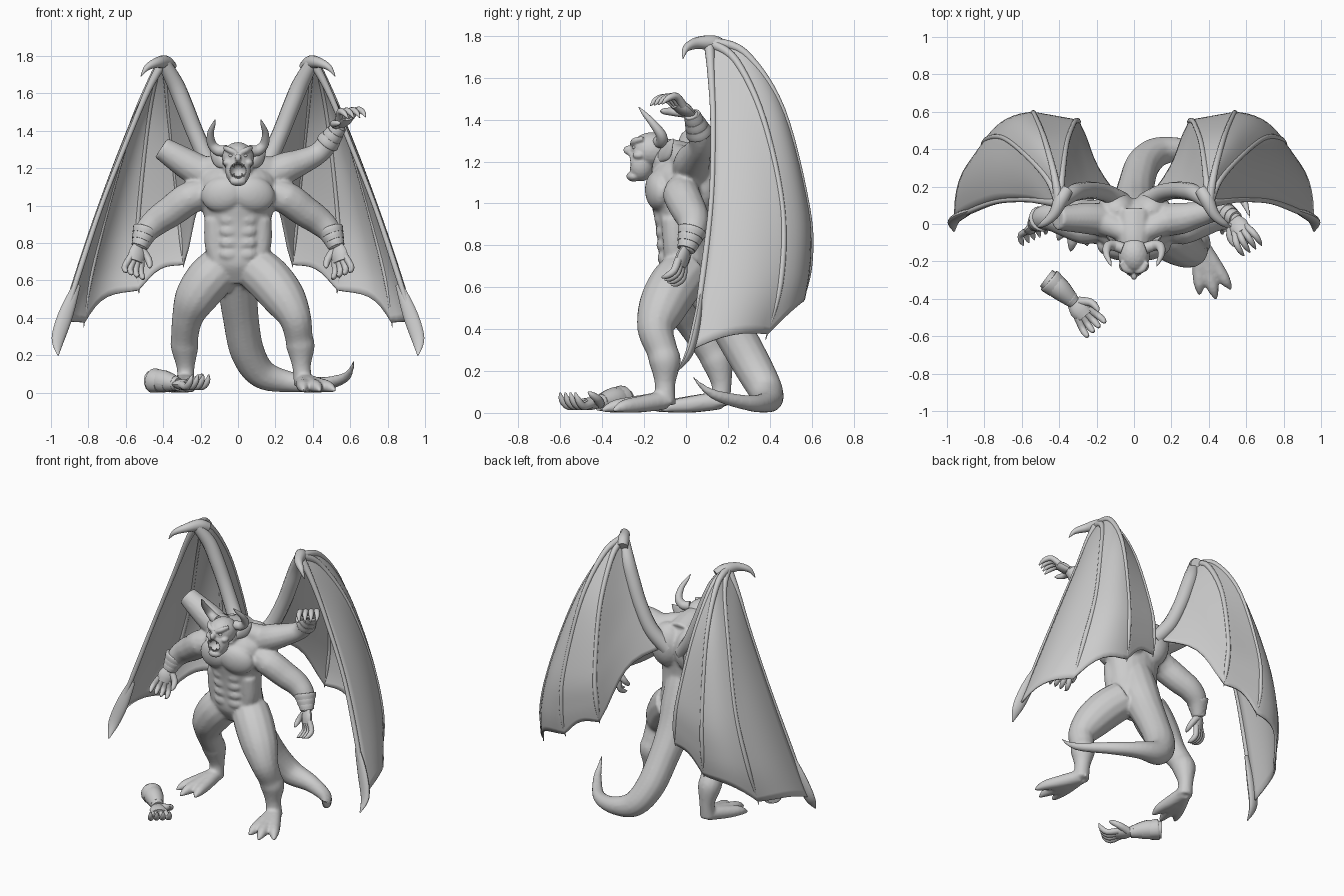
import bpy, bmesh, math
from mathutils import Vector, Matrix

if "Cube" in bpy.data.objects:
    bpy.data.objects.remove(bpy.data.objects["Cube"])

stone = bpy.data.materials.new("pale grey clay")
stone.use_nodes = True
GREY = (0.6, 0.6, 0.6, 1)
stone.diffuse_color = GREY
stone.node_tree.nodes["Principled BSDF"].inputs["Base Color"].default_value = GREY


def spline(pts, n):
    """Catmull-Rom through points of any dimension."""
    out = []
    for i in range(len(pts) - 1):
        a, b, c, d = (pts[max(0, min(len(pts) - 1, i + k))] for k in (-1, 0, 1, 2))
        for j in range(n):
            t = j / n
            out.append([0.5 * (2 * q + (r - p) * t + (2 * p - 5 * q + 4 * r - s) * t * t
                        + (3 * q - p - 3 * r + s) * t ** 3) for p, q, r, s in zip(a, b, c, d)])
    return out + [list(pts[-1])]


def tube(bm, pts, flat=1, ref=(0.13, 1, 0.07), n=5, sides=14):
    """Closed swept tube; each point is x, y, z, radius."""
    path = spline(pts, n)
    pos = [Vector(p[:3]) for p in path]
    rings, u = [], None
    for i, p in enumerate(path):
        t = (pos[min(i + 1, len(pos) - 1)] - pos[max(i - 1, 0)]).normalized()
        u = t.cross(Vector(ref)) if u is None else u - t * u.dot(t)
        u.normalize()
        v = t.cross(u)
        ring = []
        for k in range(sides):
            a = 2 * math.pi * k / sides
            c = pos[i] + (u * math.cos(a) + v * math.sin(a) * flat) * max(p[3], 0.002)
            c.z = max(c.z, 0.002)
            ring.append(bm.verts.new(c))
        rings.append(ring)
    for a, b in zip(rings, rings[1:]):
        for k in range(sides):
            bm.faces.new((a[k], a[k - 1], b[k - 1], b[k]))
    bm.faces.new(rings[0])
    bm.faces.new(rings[-1][::-1])


def blob(bm, c, r, rot=(0, 0, 0)):
    m = Matrix.Translation(c)
    for axis, ang in zip("XYZ", rot):
        m = m @ Matrix.Rotation(math.radians(ang), 4, axis)
    bmesh.ops.create_icosphere(bm, subdivisions=3, radius=1, matrix=m @ Matrix.Diagonal((*r, 1)))


def finish(name, bm, mirror=False, voxel=0, smooth=3):
    bmesh.ops.recalc_face_normals(bm, faces=bm.faces)
    me = bpy.data.meshes.new(name)
    bm.to_mesh(me)
    bm.free()
    me.materials.append(stone)
    ob = bpy.data.objects.new(name, me)
    bpy.context.collection.objects.link(ob)
    bpy.ops.object.select_all(action="DESELECT")
    ob.select_set(True)
    bpy.context.view_layer.objects.active = ob
    bpy.ops.object.shade_smooth_by_angle(angle=math.radians(45))
    if mirror:
        ob.modifiers.new("mirror", "MIRROR").use_mirror_merge = False
    if voxel:
        r = ob.modifiers.new("fuse", "REMESH")
        r.mode, r.voxel_size, r.use_smooth_shade = "VOXEL", voxel, True
        s = ob.modifiers.new("soften", "SMOOTH")
        s.factor, s.iterations = 0.5, smooth
    return ob


def hand(bm, w, d, n, thumb=1, curl=0.03, size=1.2):
    """Palm, four clawed fingers and a thumb; fingers curl towards n."""
    w, d, n = Vector(w), Vector(d).normalized(), Vector(n)
    n = (n - d * n.dot(d)).normalized()
    side = d.cross(n) * thumb

    def part(pts, flat=1):
        # offsets along the hand, across it and towards the palm, then radius
        tube(bm, [(*(w + (d * a + side * s + n * c) * size), r * size) for a, s, c, r in pts],
             flat, n, 3, 12)
    part([(0, 0, 0, .03), (.04, 0, 0, .044), (.08, 0, 0, .038)], .55)
    for i in (-1.5, -.5, .5, 1.5):
        part([(.07 - abs(i) * .005, i * .019, 0, .016), (.115, i * .029, -.008, .015),
              (.145, i * .032, curl * .4, .012), (.155, i * .03, curl, .003)])
    part([(.015, .02, 0, .02), (.05, .055, .015, .017), (.085, .06, .035, .012), (.1, .055, .045, .003)])


def cuff(bm, p, q, r0, r1):
    """Three overlapping flared bands."""
    p, q = Vector(p), Vector(q)
    for k in range(3):
        a, b = p.lerp(q, k / 3), p.lerp(q, (k + 1.15) / 3)
        r = r0 + (r1 - r0) * k / 2
        tube(bm, [(*a, r), (*a.lerp(b, .2), r * 1.06), (*b, r * .94)], n=2, sides=20)


# Torso, muscles, legs, feet, arms and tail fused into one skin
b = bmesh.new()
tube(b, [(0, .0, .58, .09), (0, .0, .68, .17), (0, -.01, .8, .17), (0, -.02, .92, .178),
         (0, -.025, 1.05, .205), (0, -.01, 1.15, .2), (0, .0, 1.24, .1)], .72, (0, 1, 0), sides=24)
tube(b, [(0, .04, 1.16, .12), (0, -.07, 1.21, .1), (0, -.15, 1.23, .08)])
for s in (-1, 1):
    blob(b, (s * .085, -.135, 1.06), (.115, .058, .095), (0, s * 12, s * 12))
    blob(b, (s * .09, .07, 1.1), (.11, .1, .15))
    for k in range(4):
        blob(b, (s * .045, -.106 - k * .005, .74 + k * .062), (.055, .03, .036))
    tube(b, [(s * .12, -.06, .93, .06), (s * .12, -.05, .8, .06), (s * .1, -.05, .68, .05)])
    tube(b, [(s * .04, -.05, 1.24, .05), (s * .16, .01, 1.19, .075), (s * .22, .02, 1.18, .07)])
    # lower arms
    tube(b, [(s * .16, -.01, 1.07, .08), (s * .26, -.02, 1.04, .088), (s * .35, .01, .975, .085),
             (s * .43, .035, .92, .077), (s * .49, .03, .86, .064), (s * .525, .0, .77, .04)])
    blob(b, (s * .26, -.02, 1.04), (.09, .09, .085))
tube(b, [(.14, .02, 1.15, .09), (.25, .03, 1.2, .085), (.34, .05, 1.235, .07), (.43, .07, 1.28, .058),
         (.49, .06, 1.35, .056), (.55, .02, 1.43, .034)])
tube(b, [(-.14, .02, 1.15, .09), (-.25, .03, 1.21, .085), (-.34, .03, 1.265, .073), (-.41, .03, 1.31, .062)])
legs = [([(.09, 0, .67, .12), (.17, -.06, .6, .125), (.25, -.115, .5, .115), (.305, -.145, .4, .088),
          (.325, -.115, .3, .075), (.335, -.1, .24, .076), (.34, -.1, .14, .05), (.35, -.1, .04, .052)],
         [(.35, -.38), (.44, -.405), (.52, -.35)]),
        ([(-.09, .02, .67, .12), (-.16, .01, .6, .125), (-.23, .02, .5, .112), (-.27, .06, .4, .084),
          (-.285, .12, .3, .074), (-.285, .15, .24, .074), (-.28, .17, .13, .048), (-.28, .16, .04, .05)],
         [(-.25, -.12), (-.34, -.15), (-.41, -.09)])]
for leg, toes in legs:
    tube(b, leg)
    hx, hy = leg[-1][:2]
    mx, my = toes[1]
    tube(b, [(hx, hy, .05, .05), (hx * .6 + mx * .4, hy * .6 + my * .4, .03, .065),
             (hx * .4 + mx * .6, hy * .4 + my * .6, .015, .075)], .5, (0, 0, 1))
    for x, y in toes:
        tube(b, [(hx, hy, .06, .045), ((hx + x) / 2, (hy + y) / 2, .04, .04),
                 (hx * .2 + x * .8, hy * .2 + y * .8, .03, .031), (x, y, .01, .008)])
tube(b, [(0, .0, .92, .1), (0, .02, .82, .12), (0, .06, .7, .125), (0, .13, .56, .108), (.015, .22, .4, .097),
         (.05, .32, .22, .092), (.13, .385, .1, .08), (.28, .395, .057, .056), (.44, .32, .045, .04),
         (.56, .17, .075, .028), (.6, .09, .115, .017), (.62, .03, .175, .004)], n=8)
finish("body", b, voxel=.01, smooth=5)

# Head with open mouth
b = bmesh.new()
blob(b, (0, -.165, 1.255), (.086, .1, .085))
blob(b, (0, -.215, 1.19), (.068, .065, .085))
blob(b, (0, -.25, 1.13), (.045, .035, .026))
blob(b, (0, -.275, 1.255), (.018, .025, .022))
for s in (-1, 1):
    tube(b, [(s * .01, -.255, 1.28, .013), (s * .045, -.245, 1.298, .016), (s * .072, -.205, 1.31, .012)])
    blob(b, (s * .055, -.225, 1.23), (.026, .03, .02))
tube(b, [(.05 * math.cos(a * math.pi / 8), -.268 + .025 * abs(math.cos(a * math.pi / 8)),
          1.188 + .05 * math.sin(a * math.pi / 8), .011) for a in range(17)], n=2)
head = finish("head", b, voxel=.006, smooth=2)
b = bmesh.new()
blob(b, (0, -.28, 1.188), (.045, .065, .043))
cutter = finish("mouth_cutter", b)
cutter.hide_render = True
cutter.hide_set(True)
cut = head.modifiers.new("mouth", "BOOLEAN")
cut.operation, cut.object = "DIFFERENCE", cutter

b = bmesh.new()
for i in range(-3, 4):
    x = i * .011
    long = .024 if abs(i) == 2 else .013
    top = math.sqrt(1 - (x / .05) ** 2) * .042
    for s in (-1, 1):
        tube(b, [(x, -.262, 1.188 + s * top, .006), (x, -.266, 1.188 + s * (top - long), .001)], n=2, sides=6)
finish("teeth", b)

# Horns, ears and eyes
b = bmesh.new()
tube(b, [(.06, -.13, 1.295, .03), (.105, -.115, 1.295, .029), (.14, -.12, 1.33, .025),
         (.147, -.16, 1.385, .018), (.132, -.2, 1.43, .011), (.122, -.225, 1.46, .002)], n=6)
finish("horns", b, True)
b = bmesh.new()
tube(b, [(.075, -.13, 1.215, .018), (.105, -.1, 1.24, .036), (.13, -.08, 1.275, .025),
         (.15, -.06, 1.31, .002)], .4, (.8, -.6, 0))
finish("ears", b, True)
b = bmesh.new()
blob(b, (.036, -.247, 1.268), (.014, .01, .009))
finish("eyes", b, True)

# Hands and wrist bands
b = bmesh.new()
hand(b, (.53, .0, .785), (.2, -.33, -.9), (-.4, -.8, 0), 1, .035, 1.15)
finish("lower_hands", b, True)
b = bmesh.new()
cuff(b, (.492, .03, .875), (.526, .003, .785), .066, .047)
finish("lower_wrist_bands", b, True)
b = bmesh.new()
hand(b, (.54, .025, 1.425), (.4, -.75, .55), (.3, -.4, -.8), -1, .055)
cuff(b, (.475, .065, 1.33), (.54, .03, 1.42), .06, .043)
finish("raised_hand", b)
b = bmesh.new()
tube(b, [(-.47, -.29, .062, .055), (-.4, -.345, .062, .06), (-.32, -.42, .045, .035)])
cuff(b, (-.455, -.3, .064), (-.34, -.4, .05), .064, .044)
hand(b, (-.325, -.415, .045), (.6, -.72, -.02), (0, 0, 1), -1, .045, 1.25)
finish("severed_forearm", b)

# Wing ribs fan out from the wing wrist; membranes span between them
W = (.4, .11, 1.77)
ribs = [[W, (.48, .12, 1.62), (.58, .13, 1.38), (.73, .12, 1.0), (.87, .07, .58), (.965, .02, .27)],
        [W, (.46, .24, 1.68), (.58, .37, 1.4), (.7, .46, .98), (.79, .45, .62), (.825, .38, .35)],
        [W, (.43, .28, 1.72), (.48, .46, 1.45), (.53, .58, .98), (.54, .59, .72), (.53, .56, .53)],
        [W, (.385, .26, 1.7), (.36, .43, 1.42), (.32, .54, 1.02), (.3, .55, .82), (.29, .53, .67)],
        [W, (.335, .16, 1.65), (.285, .175, 1.53), (.225, .18, 1.38), (.15, .165, 1.22), (.06, .12, 1.1)]]
STEPS, ACROSS = 8, 8
curves = [[Vector(p) for p in spline(r, STEPS)] for r in ribs]


def sample(curve, t):
    f = t * (len(curve) - 1)
    i = min(int(f), len(curve) - 2)
    return curve[i].lerp(curve[i + 1], f - i)


scallop = (.03, .05, .06, .13)
sag = (-.055, -.05, .0, .005)
b = bmesh.new()
rows = []
for g in range(4):
    for k in range(ACROSS + (g == 3)):
        f = k / ACROSS
        bow = math.sin(math.pi * f)
        row = []
        for j in range(31):
            t = j / 30 * (.97 - scallop[g] * bow)
            p = sample(curves[g], t).lerp(sample(curves[g + 1], t), f)
            inward = Vector((.45 - p.x, .1 - p.y, 0))
            if inward.length > 0:
                p += inward.normalized() * sag[g] * bow * t
            row.append(b.verts.new(p))
        rows.append(row)
for r, q in zip(rows, rows[1:]):
    for j in range(30):
        b.faces.new((r[j], r[j + 1], q[j + 1], q[j]))
bmesh.ops.remove_doubles(b, verts=b.verts, dist=.0005)
skin = finish("wing_membranes", b, True)
thick = skin.modifiers.new("thickness", "SOLIDIFY")
thick.thickness, thick.offset = .012, 0

b = bmesh.new()
for i, r in enumerate(ribs):
    radii = (.034, .045, .047, .046, .048, .05) if i == 4 else (.026, .018, .014, .013, .015, .002)
    tube(b, [(*p, w) for p, w in zip(r, radii)], n=6, sides=12)
# hooked claws at the wing wrist and leading tip
tube(b, [(.36, .18, 1.74, .035), (.39, .13, 1.765, .038), (.43, .05, 1.765, .028),
         (.485, .0, 1.74, .017), (.52, -.015, 1.69, .002)])
tube(b, [(.86, .075, .58, .02), (.92, .05, .42, .04), (.963, .015, .285, .035), (.962, -.04, .2, .004)], .5)
finish("wing_bones", b, True)
